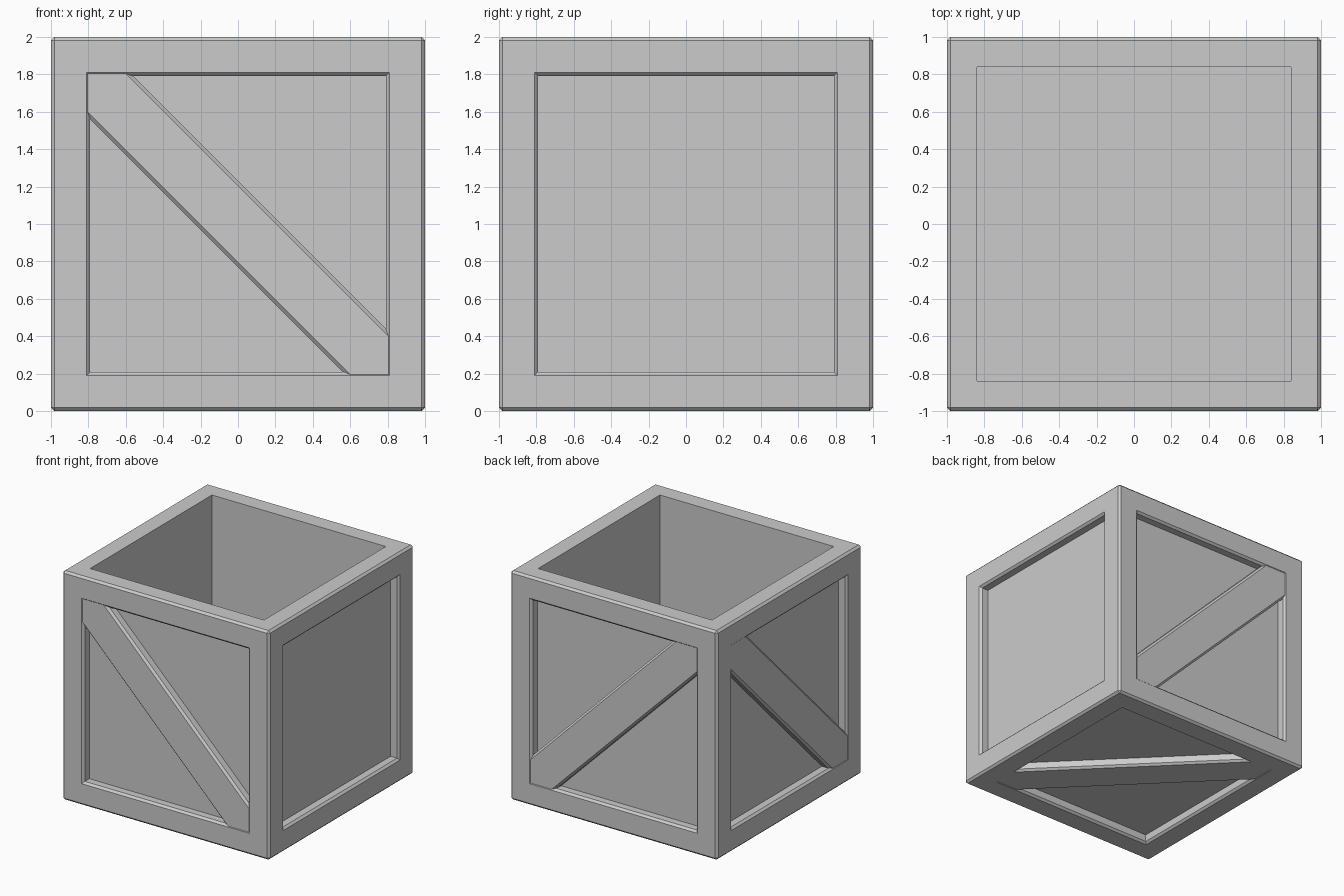
import bpy, bmesh
from mathutils import Vector

if "Cube" in bpy.data.objects:
    bpy.data.objects.remove(bpy.data.objects["Cube"])

CENTRE = Vector((0, 0, 1))
BEVEL = 0.018


def finish(bm, name):
    bmesh.ops.recalc_face_normals(bm, faces=bm.faces[:])
    mesh = bpy.data.meshes.new(name)
    bm.to_mesh(mesh)
    bm.free()
    obj = bpy.data.objects.new(name, mesh)
    bpy.context.collection.objects.link(obj)
    return obj


def sink(bm, face, inset, depth):
    """Inset a face, then extrude it straight inward."""
    normal = face.normal.copy()
    bmesh.ops.inset_region(bm, faces=[face], thickness=inset,
                           use_even_offset=True)
    new = bmesh.ops.extrude_discrete_faces(bm, faces=[face])["faces"][0]
    bmesh.ops.translate(bm, verts=new.verts[:], vec=-normal * depth)


# Crate body: recessed side and bottom panels, deep open cavity from the top
bm = bmesh.new()
bmesh.ops.create_cube(bm, size=2)
bmesh.ops.translate(bm, verts=bm.verts[:], vec=CENTRE)
bm.normal_update()
for f in list(bm.faces):
    if f.normal.z > 0.5:
        sink(bm, f, 0.16, 1.84)
    else:
        sink(bm, f, 0.208, 0.08)
bmesh.ops.recalc_face_normals(bm, faces=bm.faces[:])
bm.normal_update()
rims = [e for e in bm.edges if e.calc_face_angle_signed(0) > 0.5
        and not all(abs(abs(v.co.x) - 0.84) < 0.001 for v in e.verts)
        and not all(abs(abs(v.co.y) - 0.84) < 0.001 for v in e.verts)]
bmesh.ops.bevel(bm, geom=rims, offset=BEVEL, segments=1, profile=0.5,
                affect='EDGES')
finish(bm, "crate_body")


# Diagonal braces lying in the recesses, chamfered along both long edges
def brace(name, u, v, n):
    u, v, n = Vector(u), Vector(v), Vector(n)
    a, s = 0.805, 0.23
    outline = [(-a, a), (-a + s, a), (a, -a + s),
               (a, -a), (a - s, -a), (-a, a - s)]
    bm = bmesh.new()
    low, high = [[bm.verts.new(CENTRE + u * x + v * y + n * d)
                  for x, y in outline] for d in (0.91, 0.995)]
    bm.faces.new(low[::-1])
    bm.faces.new(high)
    for i in range(6):
        j = (i + 1) % 6
        bm.faces.new((low[i], low[j], high[j], high[i]))
    bmesh.ops.recalc_face_normals(bm, faces=bm.faces[:])
    long_edges = [bm.edges.get((high[1], high[2])),
                  bm.edges.get((high[4], high[5]))]
    bmesh.ops.bevel(bm, geom=long_edges, offset=BEVEL, segments=1,
                    profile=0.5, affect='EDGES')
    finish(bm, name)


brace("front_brace", (1, 0, 0), (0, 0, 1), (0, -1, 0))
brace("back_brace", (1, 0, 0), (0, 0, 1), (0, 1, 0))
brace("left_brace", (0, -1, 0), (0, 0, 1), (-1, 0, 0))
brace("bottom_brace", (1, 0, 0), (0, 1, 0), (0, 0, -1))
